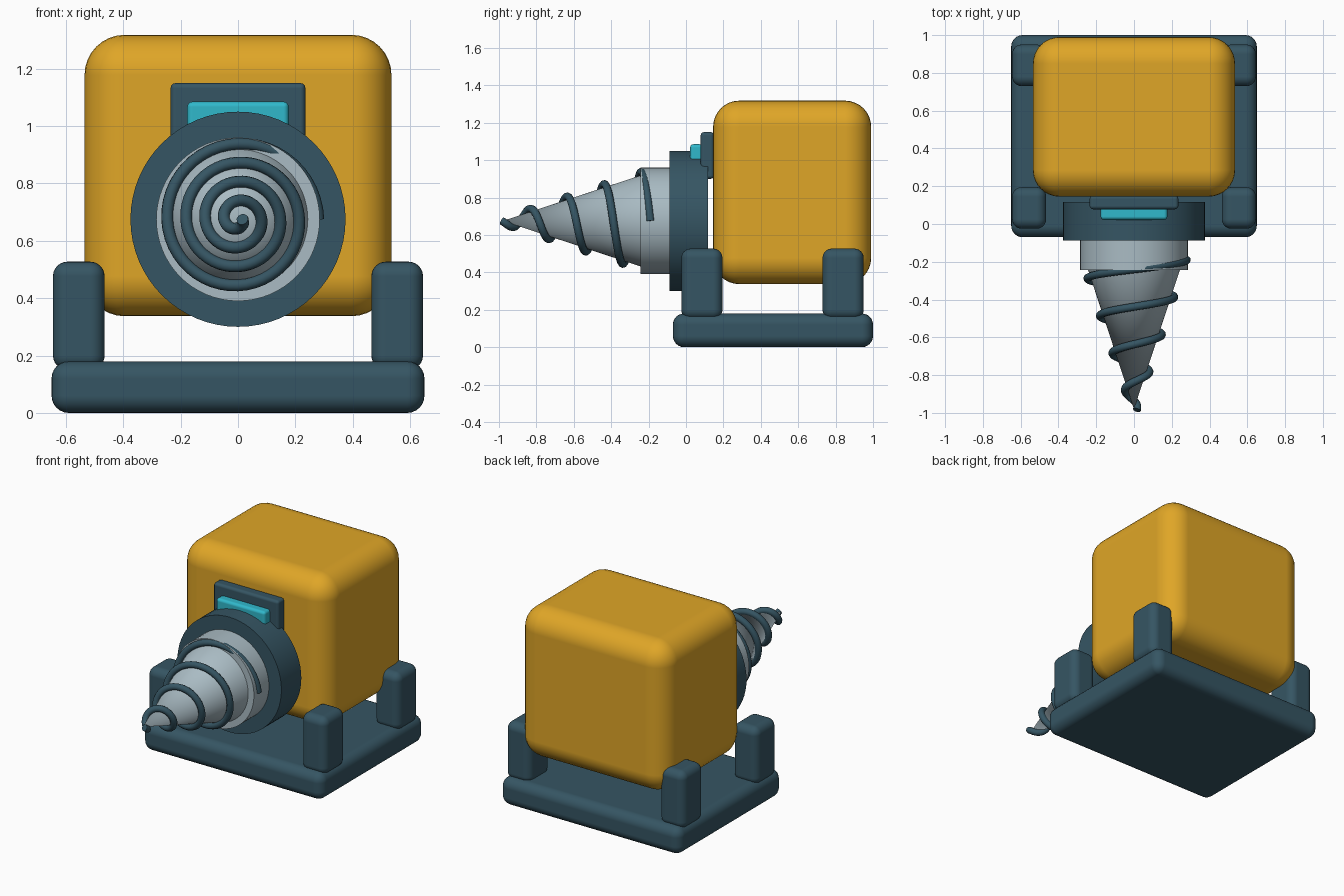
import bpy
import math

if "Cube" in bpy.data.objects:
    bpy.data.objects.remove(bpy.data.objects["Cube"])


def material(name, color):
    m = bpy.data.materials.new(name)
    m.diffuse_color = (*color, 1)
    m.use_nodes = True
    m.node_tree.nodes["Principled BSDF"].inputs["Base Color"].default_value = m.diffuse_color
    return m


YELLOW = material("warm_yellow", (0.74, 0.38, 0.02))
SLATE = material("dark_slate", (0.036, 0.091, 0.125))
STEEL = material("pale_steel", (0.40, 0.50, 0.55))
CYAN = material("bright_cyan", (0.03, 0.48, 0.60))

AXIS_Z = 0.675  # height of the drill axis


def rounded_box(name, x, y, z, radius, mat, segments=6):
    """Box from (min, max) ranges with rounded edges."""
    center = [(a + b) / 2 for a, b in (x, y, z)]
    bpy.ops.mesh.primitive_cube_add(size=1, location=center)
    ob = bpy.context.object
    ob.name = name
    ob.scale = [b - a for a, b in (x, y, z)]
    bpy.ops.object.transform_apply(location=False, rotation=False, scale=True)
    bpy.ops.object.shade_smooth()
    bev = ob.modifiers.new("rounding", "BEVEL")
    bev.width = radius
    bev.segments = segments
    bev.limit_method = "NONE"
    bev.harden_normals = True
    ob.data.materials.append(mat)
    return ob


def round_part(name, y_front, y_back, r_front, r_back, mat):
    """Cylinder or cone lying along the drill axis."""
    bpy.ops.mesh.primitive_cone_add(
        vertices=64, radius1=r_back, radius2=r_front, depth=y_back - y_front,
        location=(0, (y_front + y_back) / 2, AXIS_Z), rotation=(math.pi / 2, 0, 0))
    ob = bpy.context.object
    ob.name = name
    bpy.ops.object.shade_smooth_by_angle(angle=math.radians(35))
    ob.data.materials.append(mat)
    return ob


# Housing and base
rounded_box("housing", (-0.535, 0.535), (0.145, 0.99), (0.337, 1.318), 0.14, YELLOW, 8)
rounded_box("base_plate", (-0.65, 0.65), (-0.07, 1.0), (0, 0.18), 0.06, SLATE)

# Four corner posts
for side, sx in (("left", -1), ("right", 1)):
    for end, y in (("front", (-0.025, 0.195)), ("back", (0.73, 0.95))):
        x = sorted((sx * 0.465, sx * 0.645))
        rounded_box(f"{end}_{side}_post", x, y, (0.15, 0.527), 0.05, SLATE)

# Display panel above the collar
rounded_box("display_panel", (-0.235, 0.235), (0.078, 0.15), (0.9, 1.15), 0.018, SLATE, 3)
rounded_box("display_screen", (-0.177, 0.177), (0.022, 0.09), (0.965, 1.085), 0.018, CYAN, 3)

# Collar, chuck and drill cone
round_part("drill_collar", -0.088, 0.117, 0.375, 0.375, SLATE)
round_part("drill_chuck", -0.243, -0.08, 0.285, 0.285, STEEL)
round_part("drill_cone", -0.98, -0.235, 0.0, 0.246, STEEL)

# Spiral flute: four turns tightening towards the tip
STEPS = 192
curve = bpy.data.curves.new("drill_flute", "CURVE")
curve.dimensions = "3D"
curve.bevel_depth = 0.021
curve.bevel_resolution = 3
curve.use_fill_caps = True
spline = curve.splines.new("POLY")
spline.points.add(STEPS)
for i, p in enumerate(spline.points):
    t = i / STEPS
    y = -0.19 - 0.795 * t
    r = 0.015 + 0.333 * (y + 0.985)
    a = 8 * math.pi * t
    p.co = (r * math.cos(a), y, AXIS_Z + r * math.sin(a), 1)
spline.use_smooth = True
flute = bpy.data.objects.new("drill_flute", curve)
curve.materials.append(SLATE)
bpy.context.collection.objects.link(flute)
